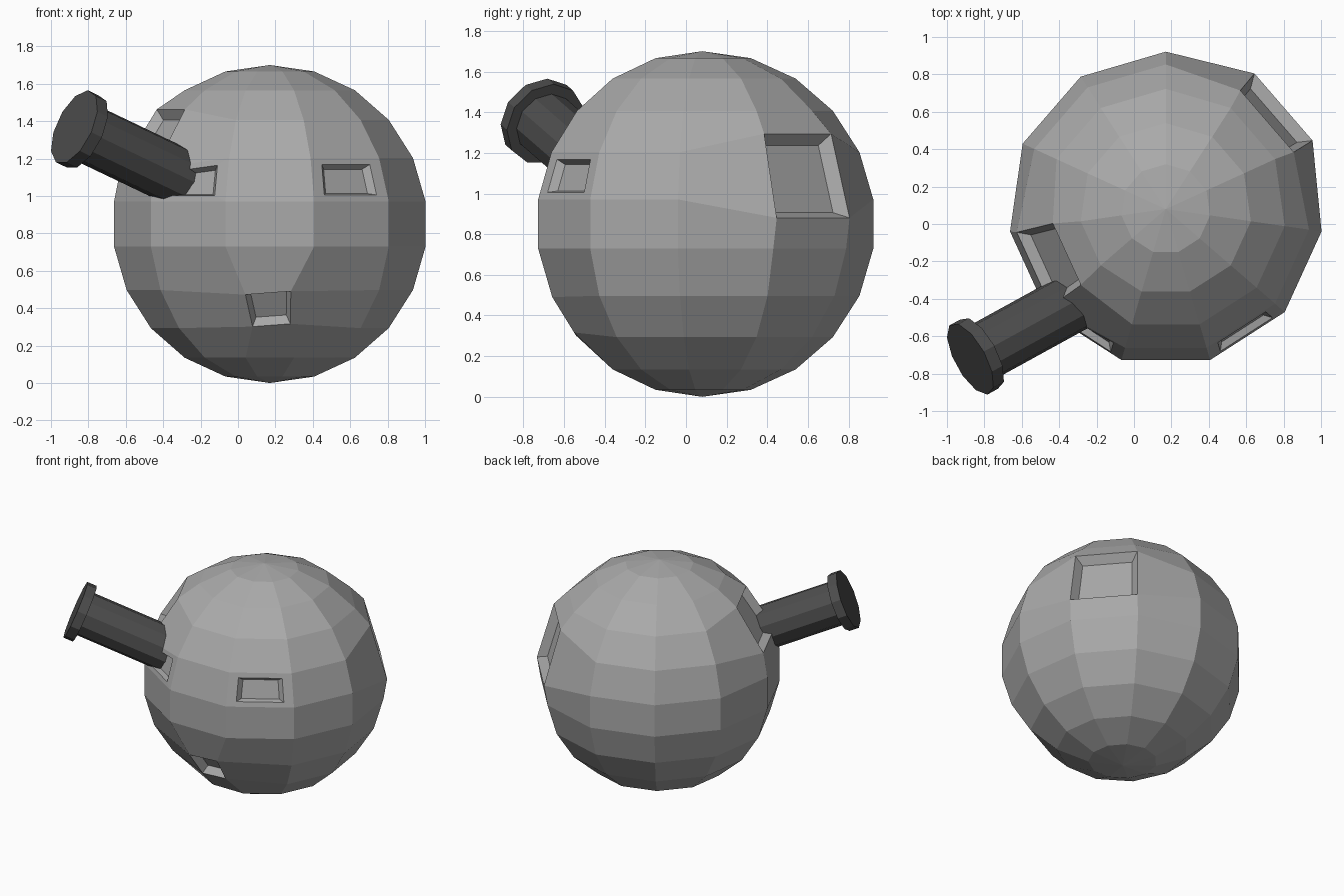
import bpy, bmesh, math
from mathutils import Vector, Matrix

if "Cube" in bpy.data.objects:
    bpy.data.objects.remove(bpy.data.objects["Cube"], do_unlink=True)


def make_material(name, value):
    mat = bpy.data.materials.new(name)
    mat.use_nodes = True
    color = (value, value, value, 1)
    mat.diffuse_color = color
    mat.node_tree.nodes["Principled BSDF"].inputs["Base Color"].default_value = color
    return mat


def finish(bm, name, mat):
    bmesh.ops.recalc_face_normals(bm, faces=bm.faces)
    mesh = bpy.data.meshes.new(name)
    bm.to_mesh(mesh)
    bm.free()
    mesh.materials.append(mat)
    obj = bpy.data.objects.new(name, mesh)
    bpy.context.collection.objects.link(obj)
    return obj


def scale_face(bm, face, width, height, tilt=0):
    """Stretch a face in its own plane, along its level and upright directions."""
    n = face.normal.copy()
    across = Vector((0, 0, 1)).cross(n).normalized()
    up = n.cross(across)
    centre = face.calc_center_median()
    spin = Matrix.Rotation(math.radians(tilt), 3, n)
    for v in face.verts:
        d = v.co - centre
        moved = across * d.dot(across) * width + up * d.dot(up) * height + n * d.dot(n)
        v.co = centre + spin @ moved
    bm.normal_update()


def extrude(bm, face):
    new = bmesh.ops.extrude_discrete_faces(bm, faces=[face])["faces"][0]
    bm.normal_update()
    return new


def window(bm, azimuth, elevation, width, height, depth, frame=1, tilt=0):
    """Reshape the sphere face in a direction and sink a pane into it."""
    a, e = math.radians(azimuth), math.radians(elevation)
    aim = Vector((math.cos(a) * math.cos(e), math.sin(a) * math.cos(e), math.sin(e)))
    face = max(bm.faces, key=lambda f: f.calc_center_median().normalized().dot(aim))
    scale_face(bm, face, width, height, tilt)
    if frame < 1:
        face = extrude(bm, face)
        scale_face(bm, face, frame, frame)
    pane = extrude(bm, face)
    n = pane.normal.copy()
    scale_face(bm, pane, 0.8, 0.8)
    for v in pane.verts:
        v.co -= n * depth


grey = make_material("hull grey", 0.40)
dark = make_material("barrel dark grey", 0.075)

# Faceted hull with sunken windows
bm = bmesh.new()
bmesh.ops.create_uvsphere(bm, u_segments=11, v_segments=11, radius=0.85)
bm.normal_update()
window(bm, 40.9, 16.4, 1, 1.78, 0.06)               # large rear window
window(bm, -155.5, 32.7, 1, 1.55, 0.05)             # upper right window
window(bm, -57.3, 16.4, 1, 1, 0.035, frame=0.7)     # front left window
window(bm, -122.7, 16.4, 1, 1, 0.035, frame=0.7)    # front right window
window(bm, -90, -32.7, 0.56, 0.85, 0.06, tilt=5)    # lower front window
hull = finish(bm, "hull", grey)
hull.location = (0.17, 0.08, 0.85)

# Barrel and its end flange share one axis
axis = Vector((-0.81, -0.445, 0.387)).normalized()
muzzle = Vector((-0.847, -0.706, 1.355))


def tube(name, radius, start, end):
    bm = bmesh.new()
    bmesh.ops.create_cone(bm, cap_ends=True, segments=11, radius1=radius,
                          radius2=radius, depth=end - start)
    obj = finish(bm, name, dark)
    obj.rotation_euler = axis.to_track_quat("Z", "Y").to_euler()
    obj.location = muzzle + axis * (start + end) / 2


tube("barrel", 0.16, -0.72, 0)
tube("barrel_flange", 0.213, -0.035, 0.035)
